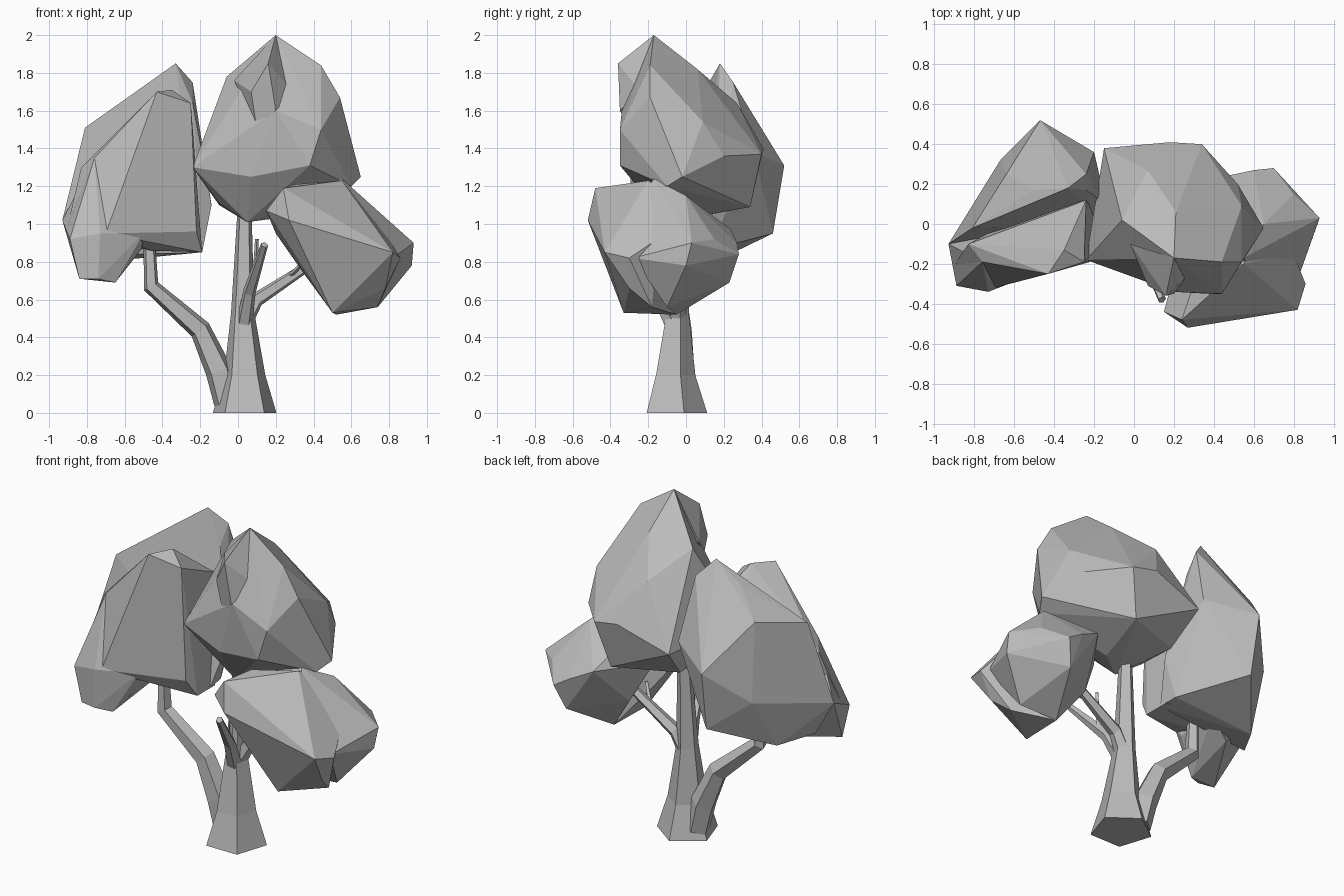
import bpy
import bmesh
import math
from mathutils import Vector

default_cube = bpy.data.objects.get("Cube")
if default_cube:
    bpy.data.objects.remove(default_cube, do_unlink=True)

# One plain grey for the whole tree
grey = bpy.data.materials.new("plain grey")
grey.use_nodes = True
colour = (0.5, 0.5, 0.5, 1)
grey.diffuse_color = colour
grey.node_tree.nodes["Principled BSDF"].inputs["Base Color"].default_value = colour


def finish(bm, name):
    """Turn a bmesh into a flat shaded object."""
    bmesh.ops.recalc_face_normals(bm, faces=bm.faces)
    mesh = bpy.data.meshes.new(name)
    bm.to_mesh(mesh)
    bm.free()
    mesh.materials.append(grey)
    obj = bpy.data.objects.new(name, mesh)
    bpy.context.scene.collection.objects.link(obj)
    return obj


def limb(name, sides, path):
    """Tapered tube through (x, y, z, radius) stations."""
    bm = bmesh.new()
    centres = [Vector(station[:3]) for station in path]
    last = len(path) - 1
    rings = []
    for i, centre in enumerate(centres):
        along = (centres[min(i + 1, last)] - centres[max(i - 1, 0)]).normalized()
        back = Vector((0, 1, 0))
        u = (back - along * back.dot(along)).normalized()
        v = along.cross(u)
        ring = []
        for k in range(sides):
            angle = math.tau * k / sides
            offset = u * math.cos(angle) + v * math.sin(angle)
            ring.append(bm.verts.new(centre + offset * path[i][3]))
        rings.append(ring)
    for low, high in zip(rings, rings[1:]):
        for k in range(sides):
            n = (k + 1) % sides
            bm.faces.new((low[k], low[n], high[n], high[k]))
    bm.faces.new(rings[0])
    bm.faces.new(rings[-1])
    return finish(bm, name)


def foliage(name, *lobes):
    """Faceted leaf mass made of one or more hulled lobes."""
    bm = bmesh.new()
    for corners in lobes:
        verts = [bm.verts.new(corner) for corner in corners]
        hull = bmesh.ops.convex_hull(bm, input=verts)
        unused = {v for v in hull["geom_interior"] if isinstance(v, bmesh.types.BMVert)}
        bmesh.ops.delete(bm, geom=list(unused), context="VERTS")
    bmesh.ops.dissolve_limit(bm, angle_limit=math.radians(4),
                             verts=bm.verts, edges=bm.edges)
    return finish(bm, name)


# Trunk and branches
limb("trunk", 5, [
    (.035, -.065, 0, .177), (.035, -.065, .2, .115),
    (.025, -.05, .53, .065), (.035, -.03, 1.1, .038)])
limb("right_branch", 5, [
    (-.06, -.03, .05, .07), (-.1, -.03, .22, .075), (-.2, -.03, .44, .06),
    (-.46, -.05, .67, .045), (-.47, -.05, .92, .032)])
limb("left_branch", 5, [
    (.03, -.05, .48, .05), (.1, -.04, .6, .04), (.42, -.03, .81, .025)])
limb("front_branch", 5, [
    (.03, -.07, .46, .045), (.06, -.16, .64, .035), (.14, -.38, .89, .02)])
limb("front_twig", 4, [(.09, -.2, .7, .014), (.1, -.2, .92, .01)])
limb("left_twig", 4, [(.26, -.03, .71, .014), (.35, -.12, .8, .01)])

# Tall foliage on the right: a high rear lobe, a front lobe and a drooping corner
rear_lobe = [
    (-.33, .18, 1.85), (-.24, .25, 1.75), (-.24, .17, 1.64), (-.5, .17, 1.72),
    (-.81, -.02, 1.51), (-.47, .52, 1.31), (-.2, .36, 1.38), (-.64, .25, 1.57),
    (-.67, .32, 1.11), (-.93, -.1, 1.02), (-.46, .46, .95), (-.2, .12, .86),
    (-.14, .1, 1.1), (-.19, 0, .85), (-.72, .15, .8), (-.84, -.05, .83)]
front_lobe = [
    (-.43, -.25, 1.7), (-.25, -.19, 1.64), (-.35, -.13, 1.71), (-.4, .06, 1.48),
    (-.24, .12, 1.5), (-.22, -.19, .96), (-.19, -.12, .85), (-.5, -.26, .95),
    (-.46, -.1, .86), (-.76, -.19, 1.35), (-.7, -.32, .95), (-.83, -.1, 1.3),
    (-.19, .05, .85), (-.5, .08, .86), (-.9, -.2, 1)]
corner_lobe = [
    (-.73, -.34, .95), (-.74, -.33, .71), (-.84, -.31, .71), (-.89, -.31, .92),
    (-.93, -.1, 1.02), (-.65, .02, .79), (-.65, -.28, .69), (-.76, -.19, 1.35),
    (-.51, -.2, .87), (-.5, -.25, .95), (-.5, .08, .88)]
foliage("right_foliage", rear_lobe, front_lobe, corner_lobe)

# Central crown over the trunk, with a pointed tuft at its front
crown = [
    (.2, -.17, 2), (.44, -.19, 1.84), (-.06, .02, 1.78), (.21, .06, 1.82),
    (.54, -.19, 1.67), (.54, .09, 1.54), (.65, -.02, 1.25), (.52, .2, 1.36),
    (.07, .27, 1.64), (.34, .4, 1.37), (.18, .41, 1.4), (-.15, .38, 1.29),
    (-.2, -.1, 1.4), (-.24, -.18, 1.3), (-.1, .2, 1.1), (-.1, -.05, 1.11),
    (.05, -.1, 1.01), (.07, -.28, 1.25), (.2, -.34, 1.6), (.44, -.35, 1.5),
    (.38, -.35, 1.31), (.6, -.1, 1.2), (.27, .34, 1.09), (.2, 0, 1.03)]
tuft = [
    (.2, -.17, 2), (.16, -.36, 1.85), (.2, -.35, 1.6), (.29, -.24, 1.7),
    (.07, -.31, 1.7), (-.02, -.1, 1.76), (.1, -.29, 1.5)]
foliage("central_foliage", crown, tuft)

# Low foliage on the left: a front lobe and a rear lobe
near_lobe = [
    (.24, -.48, 1.19), (.27, -.52, 1.02), (.15, -.44, 1.07), (.42, -.43, 1.02),
    (.82, -.43, .85), (.86, -.3, .82), (.8, -.15, .92), (.55, -.2, 1.23),
    (.3, -.3, 1.21), (.5, -.33, .53), (.48, -.36, .6), (.74, -.18, .56),
    (.52, -.05, .52), (.34, -.15, .75), (.2, -.25, .95), (.78, -.3, .66),
    (.63, 0, 1.1)]
far_lobe = [
    (.55, -.17, 1.24), (.33, -.15, 1.22), (.65, 0, 1.15), (.93, .03, .9),
    (.92, 0, .78), (.8, .15, .92), (.7, .28, .84), (.6, .27, .9),
    (.46, .24, .97), (.65, .23, .69), (.74, -.1, .56), (.52, -.05, .52),
    (.37, .02, .73), (.25, -.05, .97), (.82, -.28, .82), (.6, -.27, 1.1)]
foliage("left_foliage", near_lobe, far_lobe)
